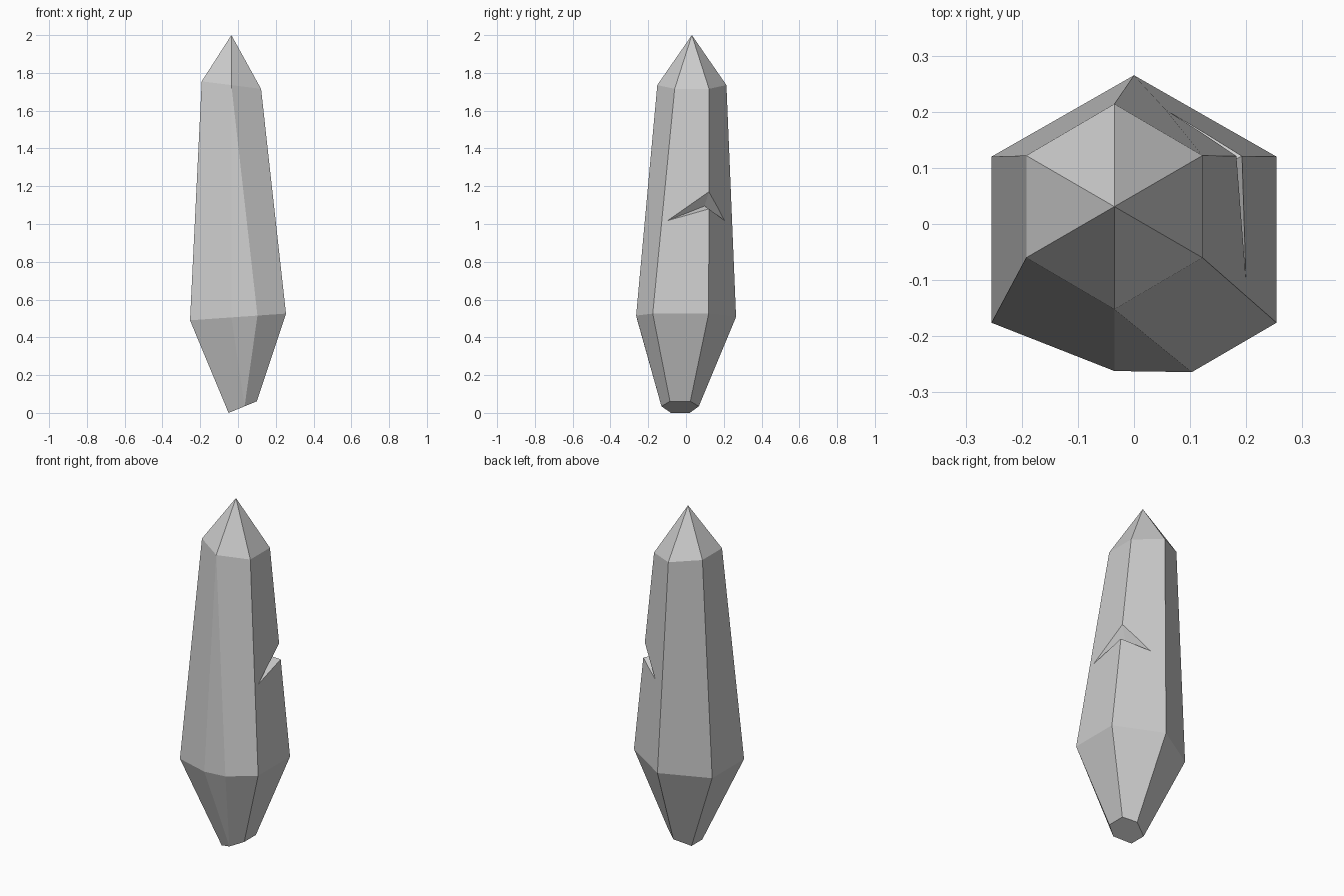
import bpy, bmesh
from mathutils import Vector

if "Cube" in bpy.data.objects:
    bpy.data.objects.remove(bpy.data.objects["Cube"])


def make_object(name, points, faces):
    mesh = bpy.data.meshes.new(name)
    bm = bmesh.new()
    verts = [bm.verts.new(p) for p in points]
    for f in faces:
        bm.faces.new([verts[i] for i in f])
    bmesh.ops.remove_doubles(bm, verts=bm.verts, dist=0.0005)
    bmesh.ops.recalc_face_normals(bm, faces=bm.faces)
    bm.to_mesh(mesh)
    bm.free()
    obj = bpy.data.objects.new(name, mesh)
    bpy.context.collection.objects.link(obj)
    return obj


def tilted_ring(outline, z, slope):
    return [(x, y, z + slope * x) for x, y in outline]


# Crystal cross-sections, from the back corner round by the left;
# the front corner is doubled where the wide ring has a seventh side
foot = tilted_ring([(0.035, 0.068), (-0.05, 0.02), (-0.05, -0.08), (0.035, -0.13),
                    (0.035, -0.13), (0.10, -0.085), (0.10, 0.023)], 0.0205, 0.41)
waist = tilted_ring([(0, 0.265), (-0.254, 0.12), (-0.254, -0.176), (-0.035, -0.262),
                     (0.103, -0.264), (0.254, -0.176), (0.254, 0.12)], 0.508, 0.07)
shoulder = tilted_ring([(-0.035, 0.214), (-0.192, 0.122), (-0.192, -0.06), (-0.035, -0.152),
                        (-0.035, -0.152), (0.122, -0.06), (0.122, 0.122)], 1.731, -0.127)

# Crystal body: two bands of faces, flat foot and pointed tip
n = 7
points = foot + waist + shoulder + [(-0.035, 0.031, 2.0)]
faces = [(0, 1, 2, 3, 5, 6)]
for r in range(2):
    for i in range(n):
        j = (i + 1) % n
        faces.append((r * n + i, r * n + j, (r + 1) * n + j, (r + 1) * n + i))
for i in range(n):
    if i != 3:
        faces.append((2 * n + i, 2 * n + (i + 1) % n, 3 * n))
crystal = make_object("crystal", points, faces)

# Chip on the right back edge: wedge reaching out from an inner point
inner = Vector((0.145, 0.098, 1.095))


def reach(p, k):
    return inner + (Vector(p) - inner) * k


front_end = reach((0.198, -0.092, 1.02), 1.04)
back_end = reach((0.058, 0.202, 1.02), 1.04)
upper = reach((0.182, 0.121, 1.17), 2.0)
lower = reach((0.192, 0.121, 1.08), 2.5)
cutter = make_object("chip_cutter", [inner, front_end, back_end, upper, lower],
                     [(1, 0, 3), (0, 2, 3), (1, 4, 0), (0, 4, 2), (1, 3, 4), (3, 2, 4)])
cutter.hide_render = True

cut = crystal.modifiers.new("chip", 'BOOLEAN')
cut.operation = 'DIFFERENCE'
cut.solver = 'EXACT'
cut.object = cutter
bpy.context.view_layer.objects.active = crystal
crystal.select_set(True)
bpy.ops.object.modifier_apply(modifier="chip")
bpy.data.objects.remove(cutter, do_unlink=True)
